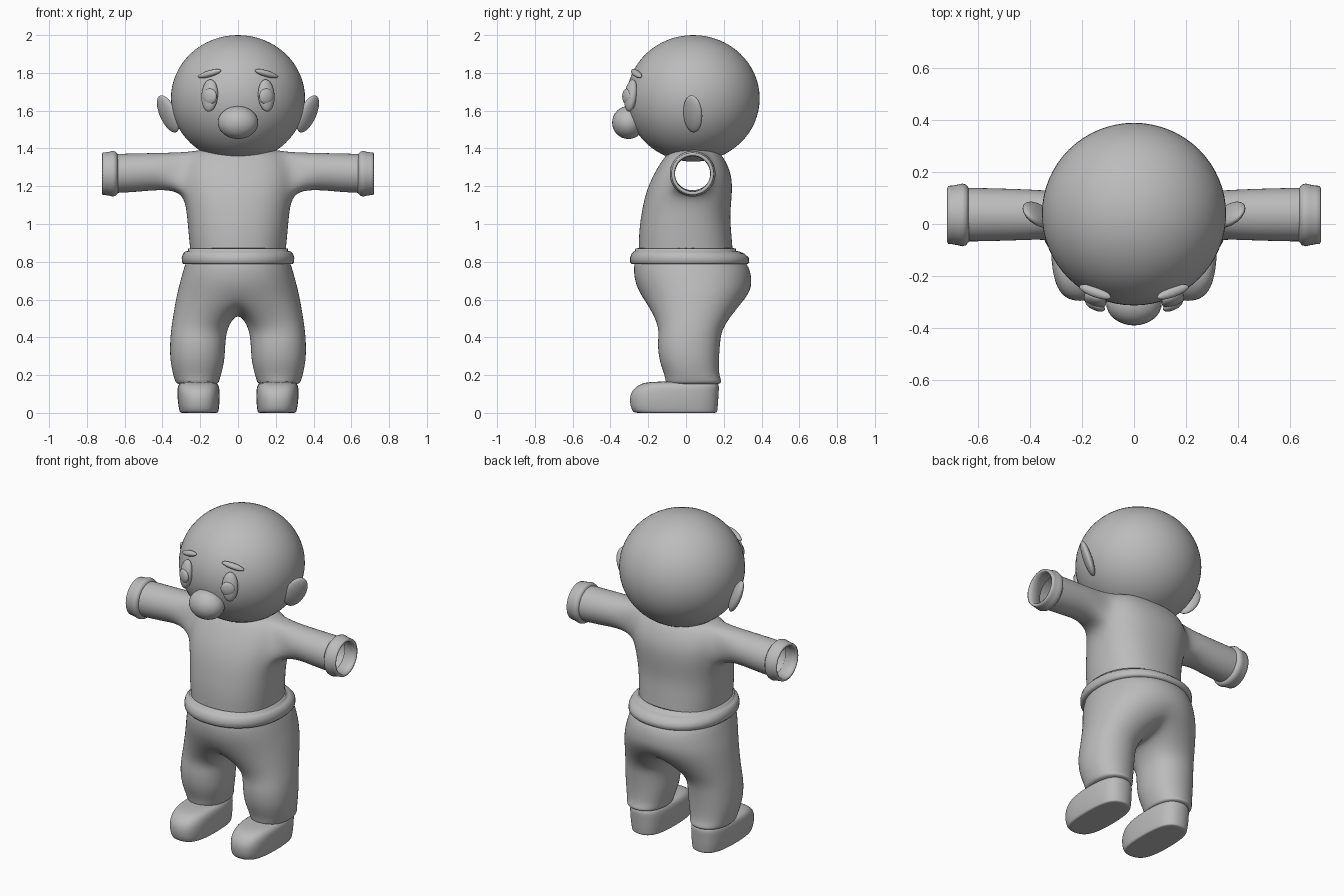
import bpy, bmesh, math
from mathutils import Vector, Matrix

if "Cube" in bpy.data.objects:
    bpy.data.objects.remove(bpy.data.objects["Cube"])

grey = bpy.data.materials.new("plain grey")
grey.diffuse_color = (0.5, 0.5, 0.5, 1)
grey.use_nodes = True
grey.node_tree.nodes["Principled BSDF"].inputs["Base Color"].default_value = grey.diffuse_color


def finish(bm, name, mirror=False, subsurf=0):
    me = bpy.data.meshes.new(name)
    bm.to_mesh(me)
    bm.free()
    me.materials.append(grey)
    for p in me.polygons:
        p.use_smooth = True
    ob = bpy.data.objects.new(name, me)
    bpy.context.collection.objects.link(ob)
    if mirror:
        m = ob.modifiers.new("mirror", 'MIRROR')
        m.merge_threshold = 0.0005
    if subsurf:
        s = ob.modifiers.new("smooth", 'SUBSURF')
        s.levels = s.render_levels = subsurf
    return ob


def ball(name, loc, radii, rots=(), seg=32):
    """Ellipsoid; rots is applied left to right as a matrix product."""
    m = Matrix.Translation(loc)
    for axis, deg in rots:
        m = m @ Matrix.Rotation(math.radians(deg), 4, axis)
    m = m @ Matrix.Diagonal((*radii, 1))
    bm = bmesh.new()
    bmesh.ops.create_uvsphere(bm, u_segments=seg, v_segments=seg // 2, radius=1, matrix=m)
    return finish(bm, name)


def pair(name, loc, radii, rots=()):
    for side, s in (("right", 1), ("left", -1)):
        ball(side + "_" + name, (s * loc[0], loc[1], loc[2]), radii,
             [(a, d if a == 'X' else s * d) for a, d in rots])


def oval(x0, x1, y0, y1, z, angles, e=1.0):
    """Superellipse points at height z."""
    pts = []
    for a in angles:
        c, s = math.cos(math.radians(a)), math.sin(math.radians(a))
        c = 0 if abs(c) < 1e-6 else math.copysign(abs(c) ** e, c)
        s = 0 if abs(s) < 1e-6 else math.copysign(abs(s) ** e, s)
        pts.append(Vector(((x0 + x1) / 2 + c * (x1 - x0) / 2,
                           (y0 + y1) / 2 + s * (y1 - y0) / 2, z)))
    return pts


def add(bm, pts):
    return [bm.verts.new(p) for p in pts]


def strip(bm, a, b, closed=True, skip=()):
    n = len(a)
    for i in range(n if closed else n - 1):
        if i not in skip:
            j = (i + 1) % n
            bm.faces.new((a[i], a[j], b[j], b[i]))


HALF = [-90 + 22.5 * i for i in range(9)]

# Head and face
ball("head", (0, 0.038, 1.665), (0.355, 0.352, 0.335), seg=64)
ball("nose", (0, -0.305, 1.537), (0.107, 0.086, 0.087))
pair("eye", (0.15, -0.292, 1.68), (0.046, 0.03, 0.086), [('Z', 25), ('X', -8)])
pair("pupil", (0.15, -0.314, 1.675), (0.041, 0.018, 0.042), [('Z', 25)])
pair("eyebrow", (0.15, -0.262, 1.796), (0.067, 0.02, 0.017), [('Z', 20), ('Y', 15)])
pair("ear", (0.37, 0.036, 1.583), (0.026, 0.062, 0.106), [('Y', 24), ('Z', -40)])

# Shirt: hollow half cage with an open sleeve
bm = bmesh.new()
k = 1.02
rows = [add(bm, oval(-hx * k, hx * k, y0 * k, y1 * k, z, HALF, 0.85)) for z, hx, y0, y1 in (
    (0.83, 0.25, -0.25, 0.25), (0.95, 0.262, -0.25, 0.24), (1.05, 0.27, -0.237, 0.232),
    (1.165, 0.288, -0.215, 0.245), (1.27, 0.30, -0.17, 0.242),
    (1.38, 0.26, -0.10, 0.185), (1.40, 0.15, -0.05, 0.13))]
for r in range(len(rows) - 1):
    strip(bm, rows[r], rows[r + 1], False, (3, 4) if r in (3, 4) else ())
loop = [rows[3][3], rows[3][4], rows[3][5], rows[4][5],
        rows[5][5], rows[5][4], rows[5][3], rows[4][3]]
for x, cz, r in ((0.39, 1.28, 0.107), (0.5, 1.274, 0.111), (0.6, 1.269, 0.114), (0.67, 1.267, 0.114)):
    ring = add(bm, [(x, 0.036 + r * math.cos(math.radians(a)), cz + r * math.sin(math.radians(a)))
                    for a in range(-135, 225, 45)])
    strip(bm, loop, ring)
    loop = ring
finish(bm, "shirt", True, 3)

# Sleeve cuffs
bm = bmesh.new()
cuff = [add(bm, [(x, 0.035 + r * math.cos(i * math.pi / 20), 1.266 + r * math.sin(i * math.pi / 20))
                 for i in range(40)])
        for x, r in ((0.635, 0.102), (0.648, 0.117), (0.662, 0.121), (0.678, 0.117),
                     (0.70, 0.113), (0.716, 0.112), (0.72, 0.104), (0.715, 0.095),
                     (0.69, 0.093), (0.64, 0.094))]
for i in range(len(cuff)):
    strip(bm, cuff[i], cuff[(i + 1) % len(cuff)])
finish(bm, "sleeve_cuffs", True)

# Waistband with the thin hem above it
bm = bmesh.new()
full = [i * 7.5 for i in range(48)]
band = [add(bm, oval(-hx, hx, y0, y1, z, full, 0.92)) for z, hx, y0, y1 in (
    (0.787, 0.25, -0.25, 0.28), (0.787, 0.288, -0.287, 0.325), (0.797, 0.297, -0.296, 0.335),
    (0.822, 0.298, -0.296, 0.332), (0.843, 0.291, -0.288, 0.31), (0.855, 0.278, -0.276, 0.28),
    (0.857, 0.265, -0.27, 0.265), (0.87, 0.264, -0.268, 0.264), (0.873, 0.245, -0.245, 0.245))]
for i in range(len(band)):
    strip(bm, band[i], band[(i + 1) % len(band)])
finish(bm, "waistband", False)

# Trousers: half hips, crotch points, one leg
bm = bmesh.new()
upper = None
for z, hx, y0, y1 in ((0.83, 0.26, -0.26, 0.28), (0.78, 0.284, -0.28, 0.335),
                      (0.70, 0.305, -0.274, 0.35), (0.62, 0.327, -0.243, 0.338)):
    ring = add(bm, oval(-hx * k, hx * k, y0 * k, y1 * k, z, HALF, 0.92))
    if upper:
        strip(bm, ring, upper, False)
    upper = ring
upper = upper + add(bm, [(0, 0.16, 0.545), (0, 0.03, 0.53), (0, -0.11, 0.545)])
LEG = [-120 + 30 * i for i in range(12)]
for z, x0, x1, y0, y1 in ((0.46, 0.048, 0.358, -0.145, 0.20), (0.38, 0.062, 0.366, -0.158, 0.187),
                          (0.28, 0.064, 0.366, -0.15, 0.18), (0.20, 0.085, 0.348, -0.118, 0.18),
                          (0.17, 0.095, 0.338, -0.115, 0.195), (0.155, 0.10, 0.33, -0.108, 0.19),
                          (0.15, 0.13, 0.30, -0.08, 0.15)):
    ring = add(bm, oval(x0, x1, y0, y1, z, LEG, 0.9))
    strip(bm, ring, upper)
    upper = ring
finish(bm, "trousers", True, 3)

# Shoes
bm = bmesh.new()
rings = [add(bm, oval(x0, x1, y0, y1, z, [i * 22.5 for i in range(16)], 0.72)) for z, x0, x1, y0, y1 in (
    (0, 0.125, 0.285, -0.24, 0.145), (0, 0.104, 0.308, -0.275, 0.168),
    (0.012, 0.101, 0.312, -0.29, 0.17), (0.05, 0.096, 0.32, -0.302, 0.174),
    (0.11, 0.094, 0.324, -0.30, 0.177), (0.15, 0.10, 0.32, -0.255, 0.18),
    (0.168, 0.125, 0.295, -0.20, 0.16))]
for a, b in zip(rings, rings[1:]):
    strip(bm, a, b)
bm.faces.new(rings[0][::-1])
bm.faces.new(rings[-1])
finish(bm, "shoes", True, 2)
